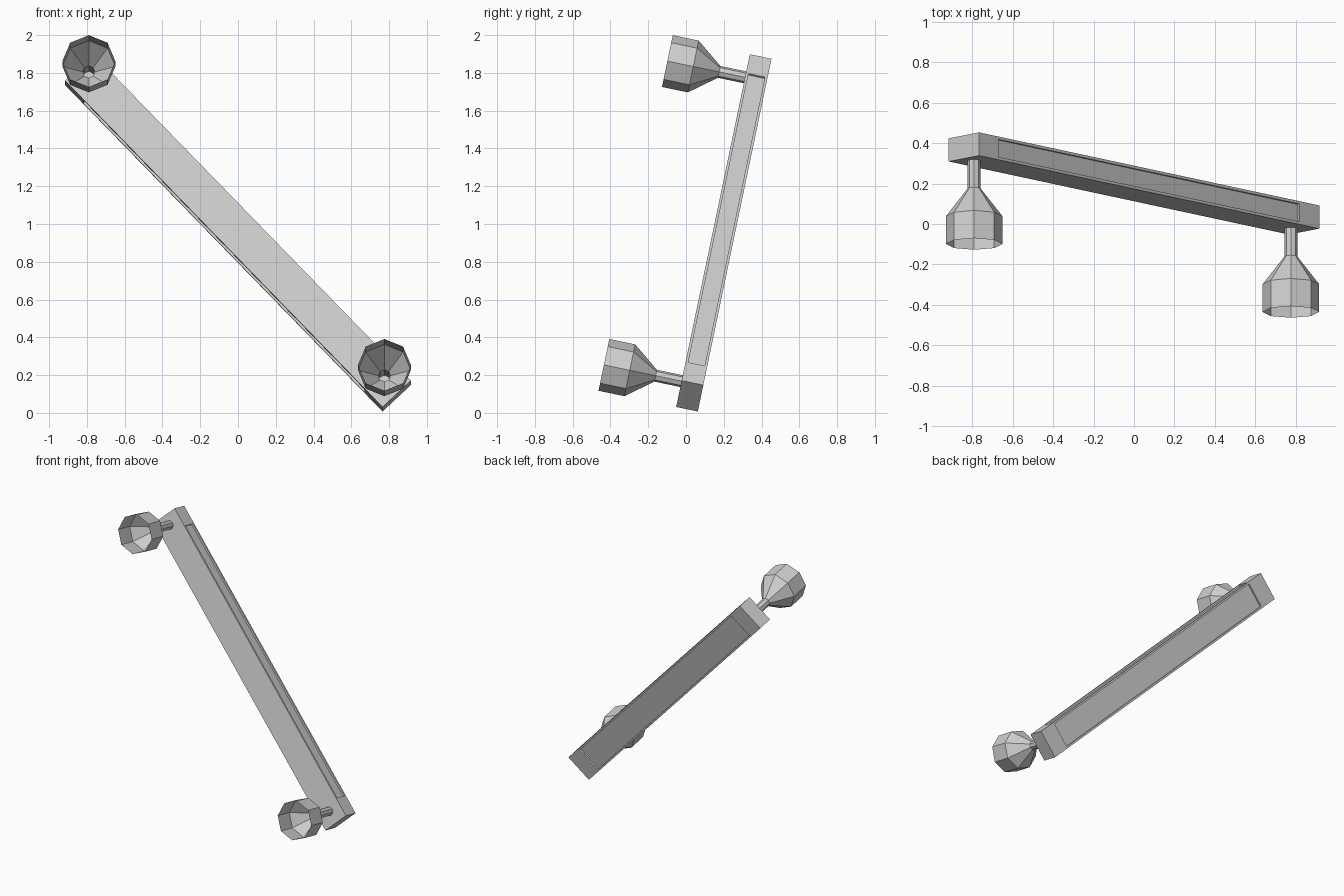
import bpy
import bmesh
from math import radians, cos, sin, tau
from mathutils import Matrix, Vector

cube = bpy.data.objects.get("Cube")
if cube:
    bpy.data.objects.remove(cube, do_unlink=True)

LENGTH, WIDTH, THICK = 2.437, 0.207, 0.117
END_BLOCK, RIM, DEPTH = 0.14, 0.02, 0.012

# Tilted mounting plane: local z points out of the bar's front face
plane = Matrix.Translation((0, 0.143, 0.965)) @ Matrix.Rotation(radians(78.2), 4, "X")
along = plane @ Matrix.Rotation(radians(-46.4), 4, "Z")

# Single grey material
grey = bpy.data.materials.new("light_grey")
grey.use_nodes = True
grey.diffuse_color = (0.62, 0.62, 0.62, 1)
grey.node_tree.nodes["Principled BSDF"].inputs["Base Color"].default_value = grey.diffuse_color


def finish(name, bm, matrix):
    bm.transform(matrix)
    mesh = bpy.data.meshes.new(name)
    bm.to_mesh(mesh)
    bm.free()
    mesh.materials.append(grey)
    obj = bpy.data.objects.new(name, mesh)
    bpy.context.collection.objects.link(obj)
    return obj


# Bar with recessed panels on the back and both long sides
bm = bmesh.new()
bmesh.ops.create_cube(bm, size=1)
bmesh.ops.scale(bm, vec=(LENGTH, WIDTH, THICK), verts=bm.verts)
bmesh.ops.translate(bm, vec=(0, 0, -THICK / 2), verts=bm.verts)
bm.normal_update()
panels = [f for f in bm.faces if abs(f.normal.y) > 0.9 or f.normal.z < -0.9]
bmesh.ops.inset_individual(bm, faces=panels, thickness=RIM)
for face in panels:
    normal = face.normal.copy()
    for v in face.verts:
        v.co.x = (LENGTH / 2 - END_BLOCK) * (1 if v.co.x > 0 else -1)
    walls = bmesh.ops.extrude_discrete_faces(bm, faces=[face])["faces"]
    # Bridge the panel floor to the rim with four thin walls
    floor = walls[0]
    outer = [v.co.copy() for v in floor.verts]
    for v in floor.verts:
        v.co -= normal * DEPTH
bmesh.ops.remove_doubles(bm, verts=bm.verts, dist=0.0001)
bmesh.ops.recalc_face_normals(bm, faces=bm.faces)
finish("bar", bm, along)


# Open eight-sided cup on a hollow stem
def cup(name, distance):
    profile = [(0.032, 0), (0.032, 0.14), (0.14, 0.28), (0.14, 0.42)]
    bm = bmesh.new()
    rings = [[bm.verts.new((r * cos(tau * i / 8), r * sin(tau * i / 8), h))
              for i in range(8)] for r, h in profile]
    for low, high in zip(rings, rings[1:]):
        for i in range(8):
            j = (i + 1) % 8
            bm.faces.new((low[i], low[j], high[j], high[i]))
    base = Matrix.Rotation(radians(-46.4), 4, "Z") @ Vector((distance, 0, 0))
    finish(name, bm, plane @ Matrix.Translation(base))


cup("lower_cup", 1.124)
cup("upper_cup", -1.145)
